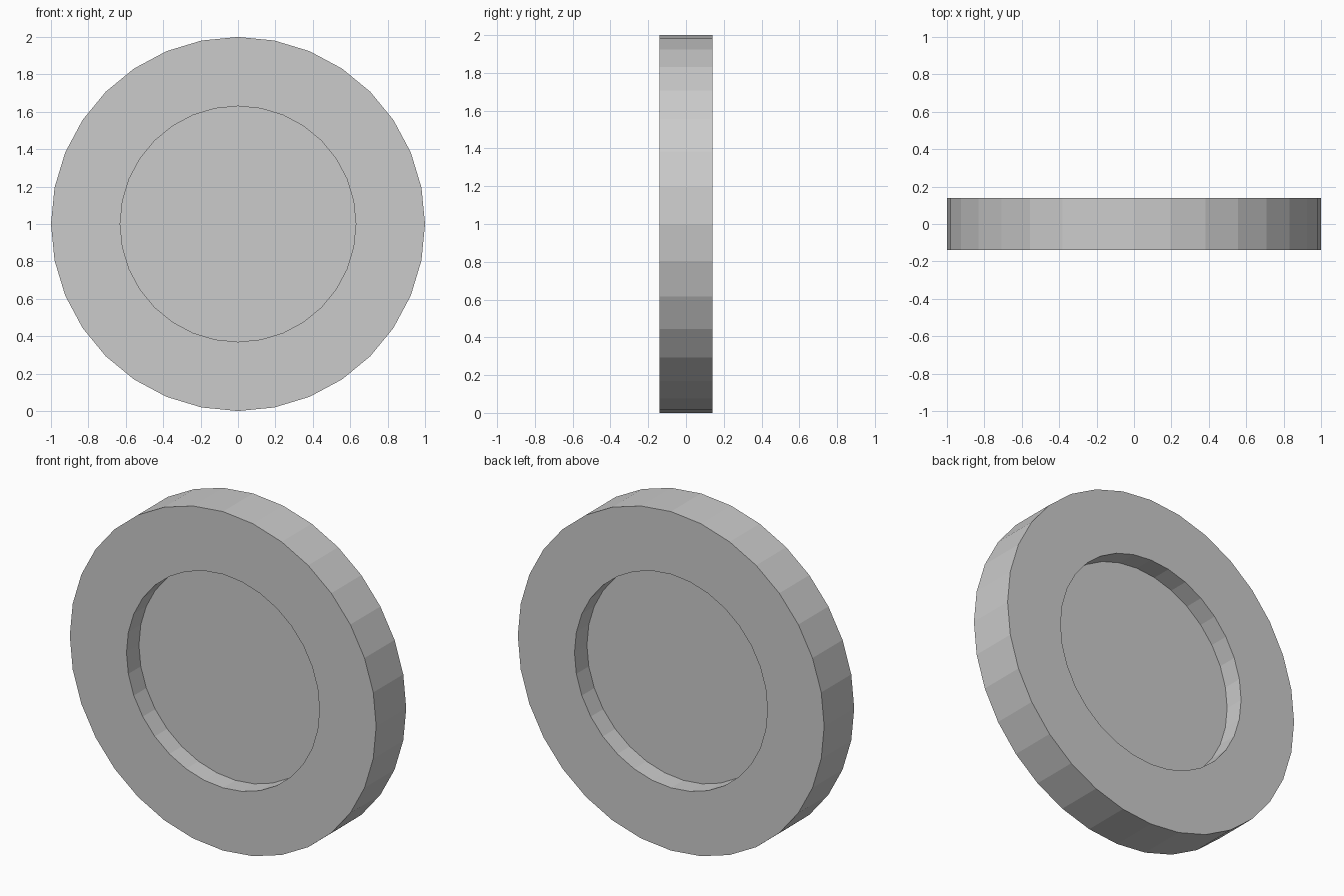
import bpy, bmesh
from math import sin, cos, tau

if "Cube" in bpy.data.objects:
    bpy.data.objects.remove(bpy.data.objects["Cube"])

SIDES = 32
R_OUT, R_IN = 1.0, 0.63      # rim and recess radii
HALF, WEB = 0.14, 0.024      # half thickness of rim and of the thin centre

bm = bmesh.new()


def ring(r, y):
    return [bm.verts.new((r * sin(tau * i / SIDES), y, 1 + r * cos(tau * i / SIDES)))
            for i in range(SIDES)]


# Closed profile from the front recess floor, around the rim, to the back floor
profile = [(R_IN, -WEB), (R_IN, -HALF), (R_OUT, -HALF),
           (R_OUT, HALF), (R_IN, HALF), (R_IN, WEB)]
rings = [ring(r, y) for r, y in profile]
for a, b in zip(rings, rings[1:]):
    for i in range(SIDES):
        j = (i + 1) % SIDES
        bm.faces.new((a[i], a[j], b[j], b[i]))

# Recess floors
bm.faces.new(rings[0])
bm.faces.new(rings[-1])
bmesh.ops.recalc_face_normals(bm, faces=bm.faces)

mesh = bpy.data.meshes.new("recessed_disc")
bm.to_mesh(mesh)
bm.free()
bpy.context.collection.objects.link(bpy.data.objects.new("recessed_disc", mesh))
